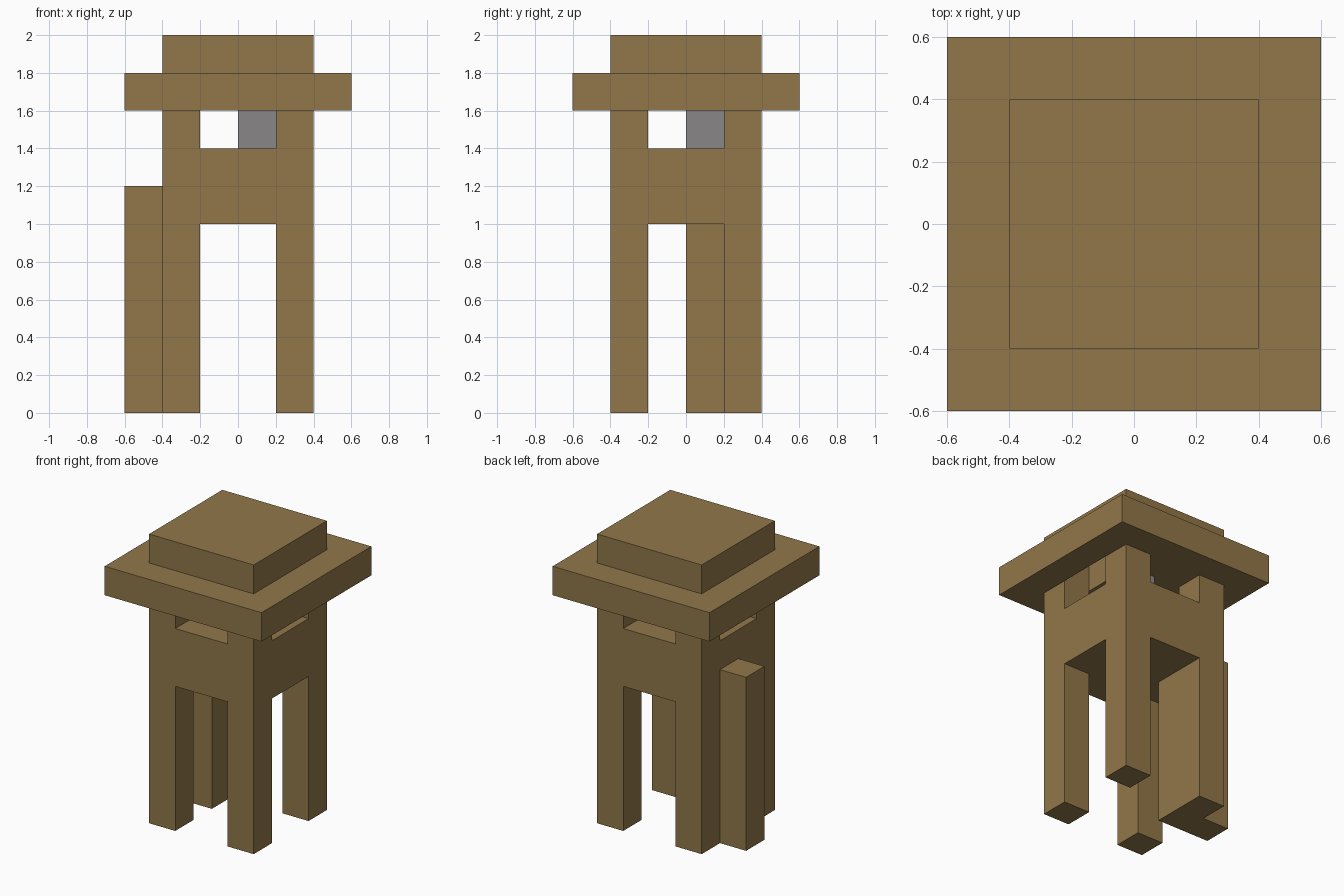
import bpy
from mathutils import Vector

if "Cube" in bpy.data.objects:
    bpy.data.objects.remove(bpy.data.objects["Cube"])


def material(name, color):
    mat = bpy.data.materials.new(name)
    mat.use_nodes = True
    mat.diffuse_color = (*color, 1)
    mat.node_tree.nodes["Principled BSDF"].inputs["Base Color"].default_value = (*color, 1)
    return mat


wood = material("brown_wood", (0.285, 0.186, 0.068))
stone = material("grey_stone", (0.255, 0.24, 0.245))


def box(name, low, high, mat=wood):
    """Axis-aligned block between two opposite corners."""
    low, high = Vector(low), Vector(high)
    bpy.ops.mesh.primitive_cube_add(size=1)
    obj = bpy.context.object
    obj.name = name
    for v in obj.data.vertices:
        v.co = (low + high) / 2 + v.co * (high - low)
    obj.data.materials.append(mat)
    return obj


def carve(obj, low, high):
    """Remove a block-shaped volume from an object."""
    cutter = box("cutter", low, high)
    cutter.hide_render = True
    mod = obj.modifiers.new("carve", "BOOLEAN")
    mod.operation = "DIFFERENCE"
    mod.solver = "EXACT"
    mod.object = cutter
    bpy.context.view_layer.objects.active = obj
    bpy.ops.object.modifier_apply(modifier=mod.name)
    bpy.data.objects.remove(cutter)


# Tower body: four legs, a thick floor and four corner posts
body = box("tower_body", (-0.4, -0.4, 0), (0.4, 0.4, 1.6))
for bottom, top in ((-0.1, 1.0), (1.4, 1.7)):
    carve(body, (-0.2, -0.5, bottom), (0.2, 0.5, top))
    carve(body, (-0.5, -0.2, bottom), (0.5, 0.2, top))

# Thickened back leg and the buttress beside it
box("leg_thickening", (-0.4, 0, 0), (-0.2, 0.2, 1.0))
box("side_buttress", (-0.6, 0, 0), (-0.4, 0.2, 1.2))

# Roof slab with a recess over one window, and the roof cap
roof = box("roof_slab", (-0.6, -0.6, 1.6), (0.6, 0.6, 1.8))
carve(roof, (0.2, -0.2, 1.5), (0.4, 0.2, 1.79))
box("roof_cap", (-0.4, -0.4, 1.8), (0.4, 0.4, 2.0))

# Block inside the lookout
box("lookout_block", (0, 0, 1.4), (0.2, 0.2, 1.6), stone)
